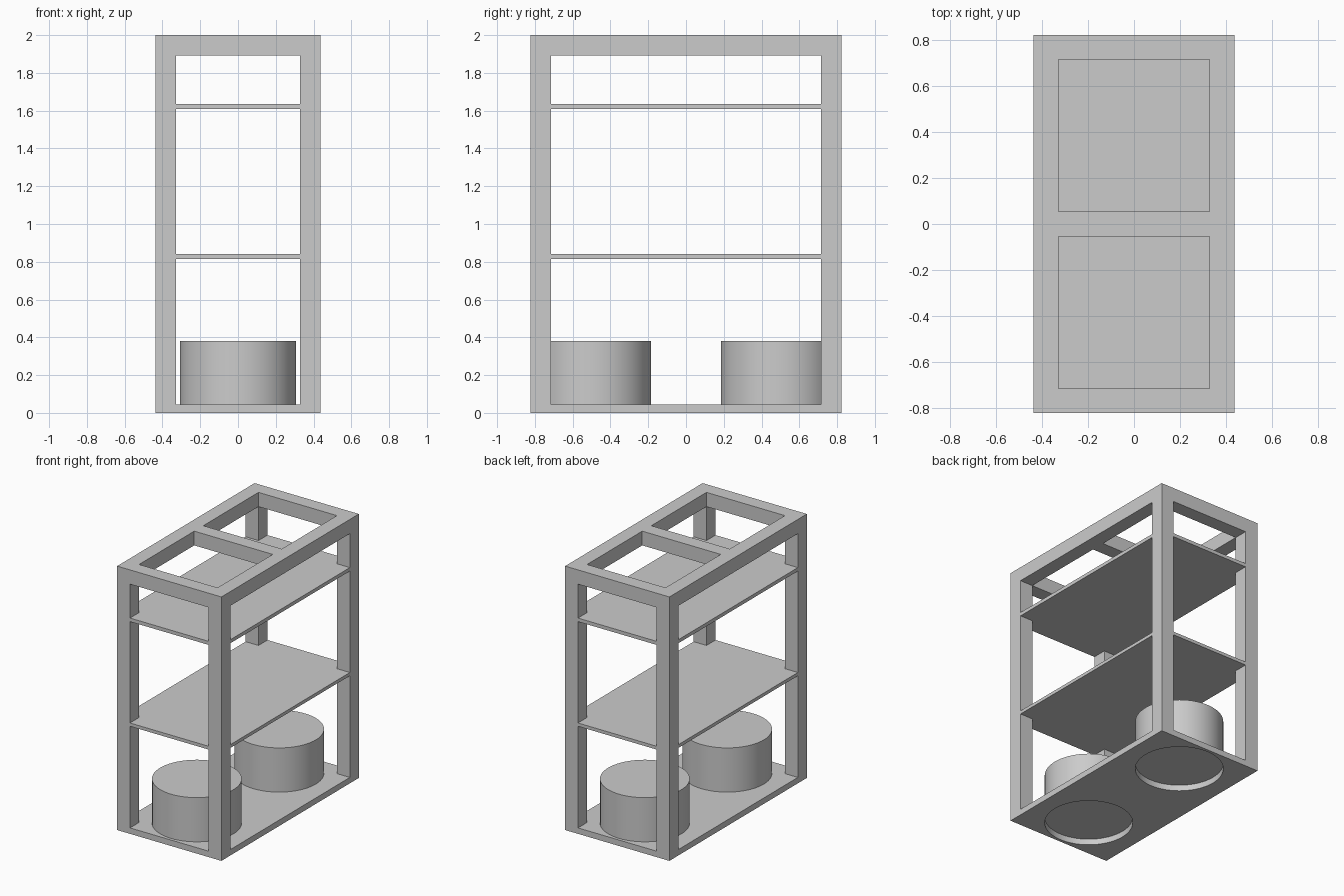
import bpy
import bmesh

if "Cube" in bpy.data.objects:
    bpy.data.objects.remove(bpy.data.objects["Cube"], do_unlink=True)

HX, HY, HEIGHT = 0.437, 0.823, 2.0   # half width, half depth, height
BAR = 0.108                          # frame bar thickness
BASE = 0.045                         # base plate thickness
DRUM_R, DRUM_Y, DRUM_TOP = 0.308, 0.493, 0.38
IX, IY = HX - BAR, HY - BAR

grey = bpy.data.materials.new("light grey")
grey.use_nodes = True
grey.diffuse_color = (0.6, 0.6, 0.6, 1)
grey.node_tree.nodes["Principled BSDF"].inputs["Base Color"].default_value = (0.6, 0.6, 0.6, 1)


def box(name, x0, x1, y0, y1, z0, z1):
    bpy.ops.mesh.primitive_cube_add(size=1, location=((x0 + x1) / 2, (y0 + y1) / 2, (z0 + z1) / 2))
    ob = bpy.context.object
    ob.name = name
    ob.scale = (x1 - x0, y1 - y0, z1 - z0)
    bpy.ops.object.transform_apply(location=False, rotation=False, scale=True)
    ob.data.materials.append(grey)
    return ob


def cylinder(name, y, z0, z1):
    bpy.ops.mesh.primitive_cylinder_add(vertices=64, radius=DRUM_R, depth=z1 - z0,
                                        location=(0, y, (z0 + z1) / 2))
    ob = bpy.context.object
    ob.name = name
    ob.data.materials.append(grey)
    bpy.ops.object.shade_smooth_by_angle()
    return ob


def shelf(name, z0, z1):
    """Board flush with the frame, notched at its corners around the posts."""
    corner = [(HX, IY), (IX, IY), (IX, HY)]
    outline = []
    for sx, sy in ((1, 1), (-1, 1), (-1, -1), (1, -1)):
        pts = [(sx * x, sy * y, z0) for x, y in corner]
        outline += pts if sx * sy > 0 else pts[::-1]
    bm = bmesh.new()
    face = bm.faces.new([bm.verts.new(p) for p in outline])
    top = bmesh.ops.extrude_face_region(bm, geom=[face])["geom"]
    verts = [g for g in top if isinstance(g, bmesh.types.BMVert)]
    bmesh.ops.translate(bm, verts=verts, vec=(0, 0, z1 - z0))
    bmesh.ops.recalc_face_normals(bm, faces=bm.faces)
    mesh = bpy.data.meshes.new(name)
    bm.to_mesh(mesh)
    bm.free()
    mesh.materials.append(grey)
    bpy.context.collection.objects.link(bpy.data.objects.new(name, mesh))


# Base plate with two round openings under the drums
base = box("base_plate", -HX, HX, -HY, HY, 0, BASE)
for y in (-DRUM_Y, DRUM_Y):
    cutter = cylinder("opening_cutter", y, -BASE, 2 * BASE)
    cutter.hide_render = True
    mod = base.modifiers.new("opening", "BOOLEAN")
    mod.operation = "DIFFERENCE"
    mod.object = cutter
    bpy.context.view_layer.objects.active = base
    bpy.ops.object.modifier_apply(modifier=mod.name)
    bpy.data.objects.remove(cutter, do_unlink=True)

# Drums standing over the openings
for side, y in (("front", -DRUM_Y), ("back", DRUM_Y)):
    cylinder(side + "_drum", y, BASE, DRUM_TOP)

# Corner posts
for depth, y in (("front", -HY), ("back", IY)):
    for side, x in (("right", -HX), ("left", IX)):
        box(f"{depth}_{side}_post", x, x + BAR, y, y + BAR, BASE, HEIGHT - BAR)

# Top frame: two long rails and three cross rails
for side, x in (("right", -HX), ("left", IX)):
    box(side + "_top_rail", x, x + BAR, -HY, HY, HEIGHT - BAR, HEIGHT)
for place, y in (("front", -HY), ("middle", -BAR / 2), ("back", IY)):
    box(place + "_cross_rail", -IX, IX, y, y + BAR, HEIGHT - BAR, HEIGHT)

# Shelves
shelf("middle_shelf", 0.815, 0.84)
shelf("upper_shelf", 1.608, 1.635)
